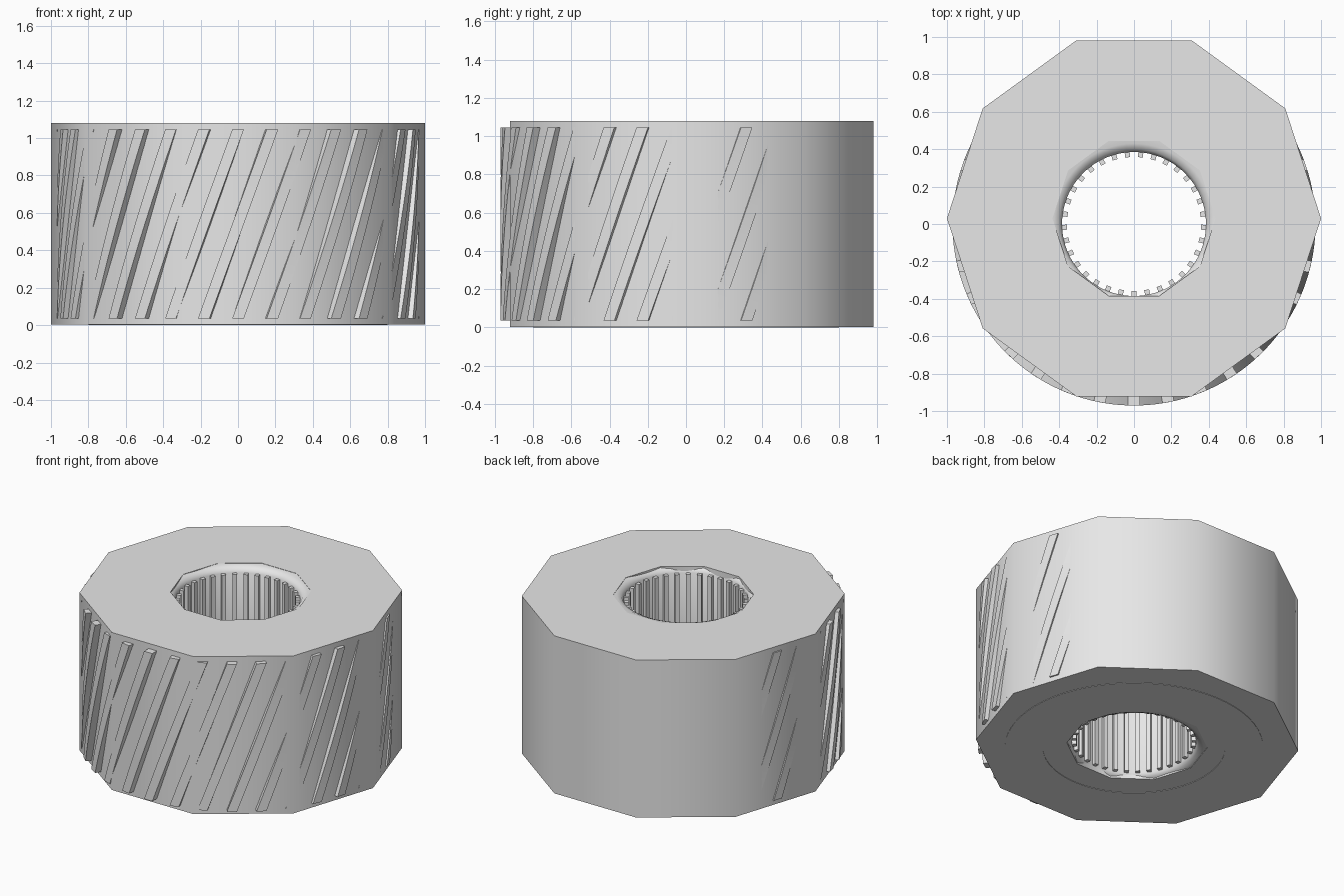
import bpy
import bmesh
from math import cos, sin, pi, radians

cube = bpy.data.objects.get("Cube")
if cube:
    bpy.data.objects.remove(cube)

HEIGHT = 1.08
COUNT = 33
PITCH = 2 * pi / COUNT

grey = bpy.data.materials.new("light_grey")
grey.use_nodes = True
grey.diffuse_color = (0.8, 0.8, 0.8, 1)
grey.node_tree.nodes["Principled BSDF"].inputs["Base Color"].default_value = (0.8, 0.8, 0.8, 1)


def finish(name, bm, angle):
    bmesh.ops.recalc_face_normals(bm, faces=bm.faces)
    mesh = bpy.data.meshes.new(name)
    bm.to_mesh(mesh)
    bm.free()
    mesh.materials.append(grey)
    obj = bpy.data.objects.new(name, mesh)
    bpy.context.collection.objects.link(obj)
    bpy.ops.object.select_all(action="DESELECT")
    obj.select_set(True)
    bpy.context.view_layer.objects.active = obj
    bpy.ops.object.shade_smooth_by_angle(angle=radians(angle))
    return obj


def skin(bm, loops, closed):
    """Join equal-length closed loops with quads."""
    size = len(loops[0])
    for i in range(len(loops) - (0 if closed else 1)):
        a, b = loops[i], loops[(i + 1) % len(loops)]
        for j in range(size):
            k = (j + 1) % size
            bm.faces.new((a[j], a[k], b[k], b[j]))


def ring(name, profile, sides, y=0.0):
    """Turn a closed (radius, z) profile about a vertical axis."""
    bm = bmesh.new()
    loops = []
    for i in range(sides):
        t = 2 * pi * i / sides
        loops.append([bm.verts.new((r * cos(t), y + r * sin(t), z)) for r, z in profile])
    skin(bm, loops, True)
    return finish(name, bm, 40)


def ribs(name, inner, outer, width, z0, z1, twist, steps):
    """Evenly spaced bars on a cylinder, optionally following a helix."""
    bm = bmesh.new()
    for i in range(COUNT):
        loops = []
        for s in range(steps + 1):
            f = s / steps
            t = -pi / 2 + i * PITCH + twist * f
            z = z0 + (z1 - z0) * f
            loop = []
            for r, side in ((inner, -1), (outer, -1), (outer, 1), (inner, 1)):
                w = side * width / 2
                loop.append(bm.verts.new((r * cos(t) - w * sin(t), r * sin(t) + w * cos(t), z)))
            loops.append(loop)
        skin(bm, loops, False)
        bm.faces.new(loops[0])
        bm.faces.new(loops[-1])
    return finish(name, bm, 30)


# Ten-sided body, set slightly back from the bore axis
ring("outer_body", [(0.436, 0.003), (1, 0.003), (1, HEIGHT), (0.436, HEIGHT)], 10, 0.03)

# Round bore lining with rounded rims
ring("bore_lining", [(0.385, 0.04), (0.385, 1.04), (0.4, 1.065), (0.43, 1.078),
                     (0.5, 1.078), (0.5, 0.005), (0.43, 0.005), (0.4, 0.018)], 64)

# Barely raised flat ring on the underside
ring("base_ring", [(0.565, 0), (0.8, 0), (0.8, 0.02), (0.565, 0.02)], 64)

# Slanted outer ribs, partly buried in the body
ribs("slanted_ribs", 0.88, 0.97, 0.062, 0.035, 1.045, 2 * PITCH, 12)

# Upright splines lining the bore
ribs("bore_splines", 0.358, 0.4, 0.027, 0.04, 1.04, 0, 1)
